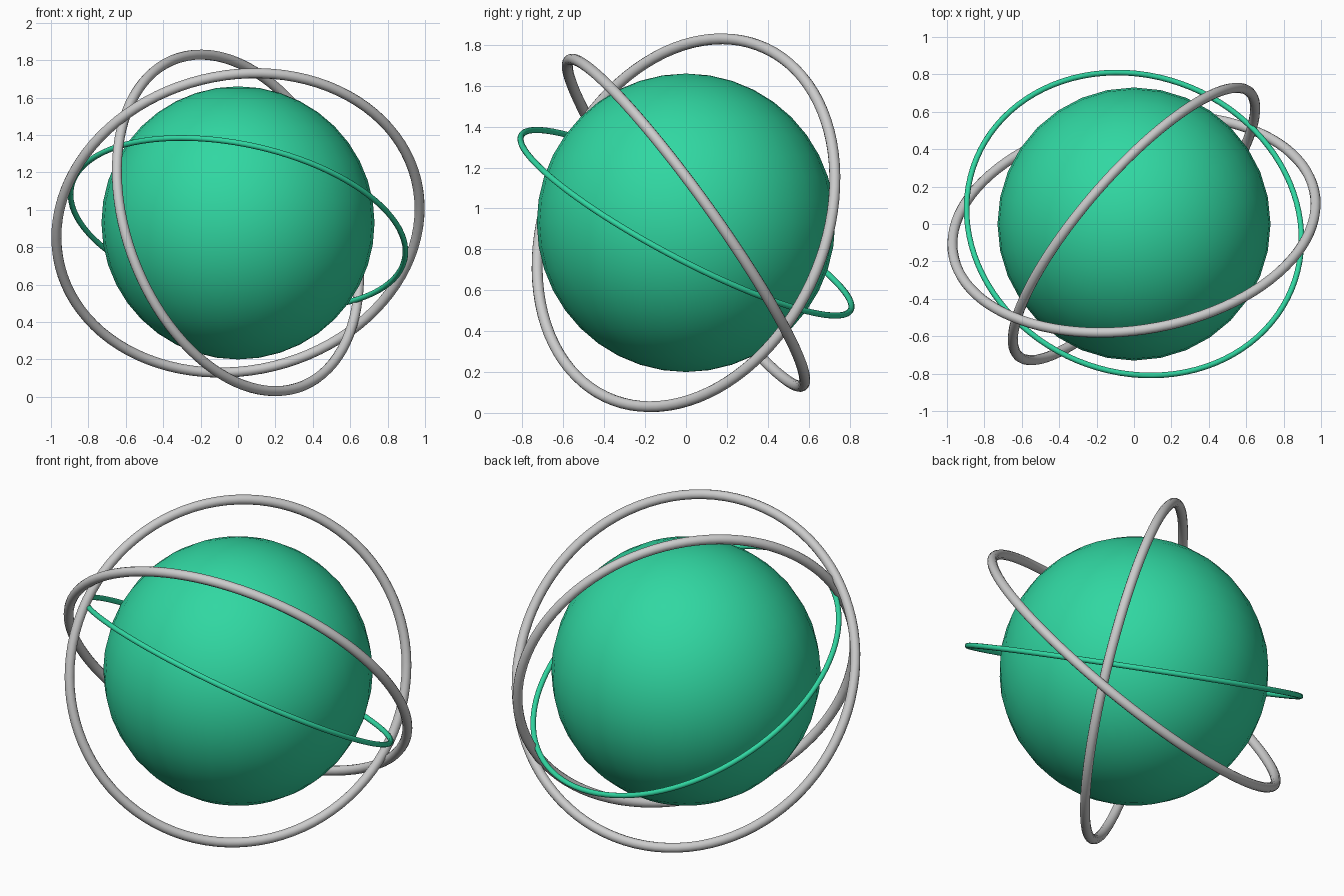
import bpy
from mathutils import Vector

if "Cube" in bpy.data.objects:
    bpy.data.objects.remove(bpy.data.objects["Cube"])

CENTRE = Vector((0, 0, 0.93))

green = bpy.data.materials.new("green")
green.diffuse_color = (0.03, 0.68, 0.36, 1)
green.use_nodes = True
green.node_tree.nodes["Principled BSDF"].inputs["Base Color"].default_value = green.diffuse_color


def finish(name, material=None):
    ob = bpy.context.object
    ob.name = name
    bpy.ops.object.shade_smooth()
    if material:
        ob.data.materials.append(material)
    return ob


def ring(name, normal, radius, tube, material=None):
    # a hoop around the core, tilted so its axis follows the normal
    rot = Vector((0, 0, 1)).rotation_difference(Vector(normal)).to_euler()
    bpy.ops.mesh.primitive_torus_add(
        major_segments=96, minor_segments=12, major_radius=radius,
        minor_radius=tube, location=CENTRE, rotation=rot)
    return finish(name, material)


# Central ball
bpy.ops.mesh.primitive_uv_sphere_add(segments=32, ring_count=20, radius=0.73, location=CENTRE)
finish("core_sphere", green)

# Three tilted orbit rings
ring("inner_thin_ring", (0.19, 0.46, 0.867), 0.912, 0.015, green)
ring("steep_ring", (0.724, -0.631, 0.283), 0.938, 0.027)
ring("wide_ring", (-0.135, 0.805, 0.577), 0.98, 0.027)
